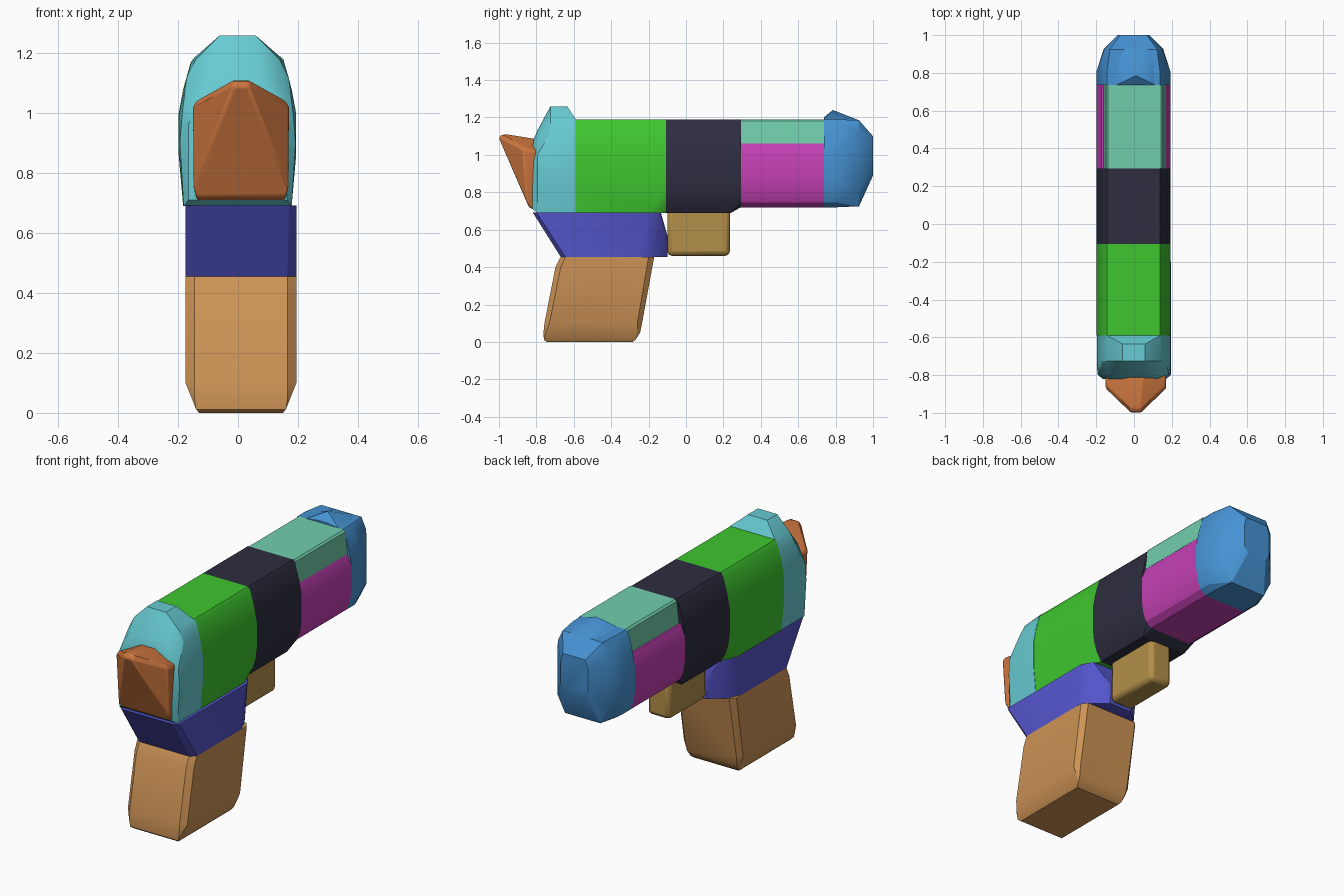
import bpy, bmesh, math

cube = bpy.data.objects.get("Cube")
if cube:
    bpy.data.objects.remove(cube, do_unlink=True)


def material(name, *rgb):
    lin = [((c / 255 + 0.055) / 1.055) ** 2.4 for c in rgb] + [1]
    mat = bpy.data.materials.new(name)
    mat.use_nodes = True
    mat.diffuse_color = lin
    mat.node_tree.nodes["Principled BSDF"].inputs["Base Color"].default_value = lin
    return mat


def hull(name, mat, points, centre=0.0, bevel=0.0):
    """Convex block around points (half width, y, z), mirrored about x = centre."""
    bm = bmesh.new()
    for hx, y, z in points:
        for side in (-1, 1):
            bm.verts.new((centre + side * hx, y, z))
    result = bmesh.ops.convex_hull(bm, input=bm.verts)
    inner = [v for v in bm.verts if not v.link_faces]
    bmesh.ops.delete(bm, geom=inner, context='VERTS')
    bmesh.ops.dissolve_limit(bm, angle_limit=math.radians(1),
                             verts=bm.verts, edges=bm.edges)
    bmesh.ops.recalc_face_normals(bm, faces=bm.faces)
    mesh = bpy.data.meshes.new(name)
    bm.to_mesh(mesh)
    bm.free()
    obj = bpy.data.objects.new(name, mesh)
    bpy.context.collection.objects.link(obj)
    mesh.materials.append(mat)
    if bevel:
        mod = obj.modifiers.new("soft_edges", 'BEVEL')
        mod.width, mod.segments = bevel, 2
        mod.angle_limit = math.radians(35)
    bpy.ops.object.select_all(action='DESELECT')
    obj.select_set(True)
    bpy.context.view_layer.objects.active = obj
    bpy.ops.object.shade_smooth_by_angle(angle=math.radians(25))
    return obj


def along_y(*stations):
    return [(hx, y, z) for y, profile in stations for hx, z in profile]


def along_z(*levels):
    return [(hx, y, z) for z, outline in levels for hx, y in outline]


# Half profiles of the barrel, as (half width, height)
crown = [(.14, 1.19), (.155, 1.17), (.18, 1.08), (.195, 1.0)]
flank = [(.195, .86), (.188, .80)]
deep = crown + flank + [(.18, .69)]
round_deep = crown + flank + [(.17, .74), (.14, .69)]
belly = [(.195, .86), (.185, .79), (.165, .745), (.13, .72)]
shallow = crown + belly

# Barrel segments
hull("rear_body", material("green", 62, 198, 47),
     along_y((-.59, deep), (-.2, deep), (-.107, round_deep)), -.003)
hull("middle_band", material("charcoal", 46, 45, 64),
     along_y((-.107, round_deep), (.24, round_deep), (.293, shallow)), -.003)
hull("barrel_top", material("mint", 113, 206, 172),
     along_y(*[(y, [(.14, 1.19), (.15, 1.18), (.165, 1.06)]) for y in (.293, .737)]), .003)
hull("barrel_sleeve", material("magenta", 196, 64, 180),
     along_y(*[(y, [(.17, 1.06), (.195, 1.0)] + belly) for y in (.293, .737)]), -.003)

# Muzzle cap with a small sight on top
blue = material("blue", 70, 147, 212)
tip = [(.07, 1.10), (.085, 1.05), (.085, .93), (.06, .89)]
rim = [(.125, 1.185), (.155, 1.12), (.158, .82), (.11, .725)]
hull("muzzle_cap", blue,
     along_y((.737, shallow), (.81, shallow), (.925, rim), (1.0, tip)), -.003)
hull("muzzle_sight", blue,
     [(.1, .737, 1.19), (.03, .737, 1.2), (.0, .785, 1.24), (.1, .86, 1.185),
      (.06, .925, 1.185), (.1, .737, 1.15)], .01)

# Collar behind the barrel, rising to a hump
hump = [(.06, 1.26), (.14, 1.18), (.17, 1.12), (.195, 1.0), (.195, .86), (.18, .69)]
shoulder = [(.07, 1.13), (.14, 1.09), (.185, 1.0), (.193, .9), (.18, .69)]
face = [(.06, 1.07), (.13, 1.04), (.165, .96), (.165, .71)]
hull("collar", material("turquoise", 103, 203, 211),
     along_y((-.82, face), (-.795, shoulder), (-.725, hump), (-.635, hump),
             (-.59, deep)), -.001)

# Pointed end piece
hull("pointed_end", material("rust_orange", 203, 117, 62),
     [(.025, -1.0, 1.09), (.025, -.985, 1.11), (.025, -.96, 1.11), (.04, -.8, 1.085),
      (.15, -.86, 1.04), (.16, -.8, 1.02), (.16, -.87, 1.02), (.16, -.85, .75),
      (.15, -.84, .72), (.14, -.8, .70)], .01, .008)

# Frame joining barrel and grip, narrowing toward the trigger
hull("frame", material("indigo", 84, 84, 202),
     along_z((.693, [(.16, -.82), (.185, -.80), (.185, -.2), (.15, -.14), (.08, -.135)]),
             (.57, [(.07, -.10)]),
             (.455, [(.155, -.67), (.185, -.645), (.185, -.25), (.15, -.17), (.07, -.10)])),
     .01)

# Grip, leaning toward the front
hull("grip", material("tan", 206, 148, 86),
     along_z((.455, [(.155, -.67), (.185, -.645), (.185, -.2), (.16, -.17)]),
             (.40, [(.155, -.698), (.185, -.67)]),
             (.10, [(.155, -.757), (.185, -.73), (.185, -.26), (.16, -.235)]),
             (.05, [(.155, -.762), (.165, -.75), (.165, -.26), (.155, -.245)]),
             (.012, [(.15, -.76), (.15, -.27)]),
             (.0, [(.14, -.745), (.14, -.285)])), .01)

# Trigger block under the barrel
hull("trigger", material("ochre", 180, 144, 74),
     [(.07, y, z) for y in (-.1, .235) for z in (.46, .73)], .01, .025)
